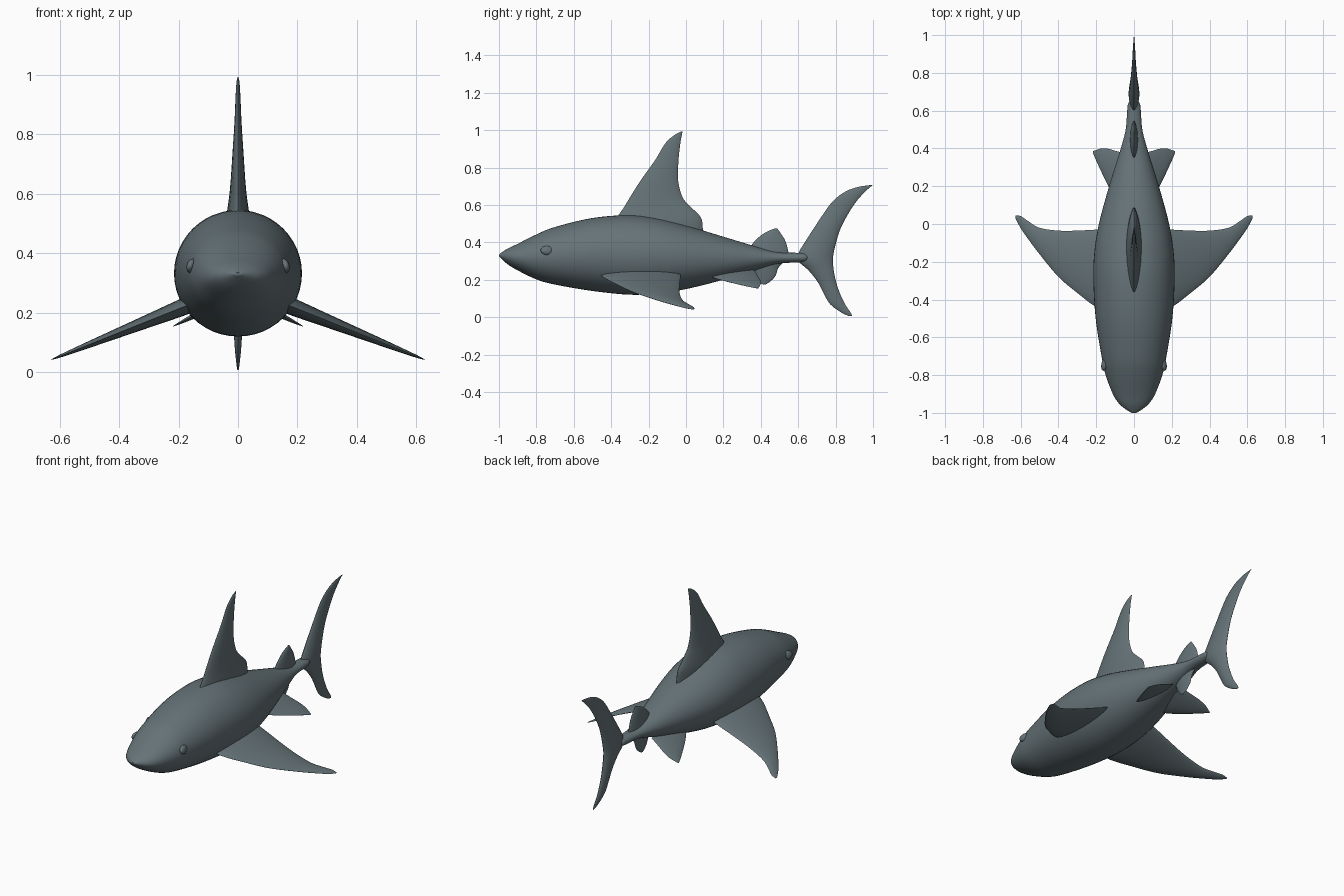
import bpy
import bmesh
from math import sin, cos, pi, radians
from mathutils import Vector

default = bpy.data.objects.get("Cube")
if default:
    bpy.data.objects.remove(default, do_unlink=True)

# Single skin colour
skin = bpy.data.materials.new("slate_grey_skin")
skin.use_nodes = True
colour = (0.13, 0.17, 0.185, 1)
skin.diffuse_color = colour
skin.node_tree.nodes["Principled BSDF"].inputs["Base Color"].default_value = colour


def smooth_rows(rows, steps):
    """Fill in rows between the given stations with a Catmull-Rom spline."""
    rows = [Vector(row) for row in rows]
    result = []
    last = len(rows) - 1
    for i in range(last):
        before, start, end, after = (
            rows[max(i - 1, 0)], rows[i], rows[i + 1], rows[min(i + 2, last)])
        for step in range(steps):
            t = step / steps
            bend_in = (end - before) / 2
            bend_out = (after - start) / 2
            result.append(
                start * (2 * t**3 - 3 * t**2 + 1) + bend_in * (t**3 - 2 * t**2 + t)
                + end * (3 * t**2 - 2 * t**3) + bend_out * (t**3 - t**2))
    result.append(rows[last])
    return result


def finish(obj, mirrored=False):
    """Apply the skin, smooth shading and optional left/right mirroring."""
    obj.data.materials.append(skin)
    bpy.ops.object.select_all(action="DESELECT")
    obj.select_set(True)
    bpy.context.view_layer.objects.active = obj
    bpy.ops.object.shade_smooth_by_angle(angle=radians(50))
    if mirrored:
        mirror = obj.modifiers.new("both_sides", "MIRROR")
        mirror.use_mirror_merge = False


def loft(name, rings, mirrored=False):
    """Skin a list of closed rings and cap both ends."""
    bm = bmesh.new()
    loops = [[bm.verts.new(point) for point in ring] for ring in rings]
    for lower, upper in zip(loops, loops[1:]):
        for i in range(len(lower)):
            bm.faces.new((lower[i - 1], lower[i], upper[i], upper[i - 1]))
    bm.faces.new(loops[0])
    bm.faces.new(loops[-1])
    bmesh.ops.recalc_face_normals(bm, faces=bm.faces)
    mesh = bpy.data.meshes.new(name)
    bm.to_mesh(mesh)
    bm.free()
    obj = bpy.data.objects.new(name, mesh)
    bpy.context.collection.objects.link(obj)
    finish(obj, mirrored)


def fin(name, sections, place, mirrored=False, sides=24):
    """Loft lens-shaped sections: span, leading edge, trailing edge, half thickness."""
    rings = []
    for span, lead, trail, thick in smooth_rows(sections, 5):
        ring = []
        for i in range(sides):
            angle = 2 * pi * i / sides
            chord = lead + (trail - lead) * (1 - cos(angle)) / 2
            bulge = thick * sin(angle) * abs(sin(angle)) ** 0.4
            ring.append(place(span, chord, bulge))
        rings.append(ring)
    loft(name, rings, mirrored)


def upright(span, chord, bulge):
    return (bulge, chord, span)


def sloping(height, slope):
    return lambda span, chord, bulge: (span, chord, height - slope * span + bulge)


# Body: y, top, bottom, half width
body_stations = [
    (-1, .335, .325, .012), (-.98, .35, .305, .045), (-.95, .368, .28, .08),
    (-.9, .392, .25, .112), (-.8, .442, .202, .15), (-.7, .482, .174, .172),
    (-.5, .53, .14, .203), (-.3, .545, .12, .215), (-.15, .528, .127, .21),
    (0, .49, .15, .186), (.2, .43, .2, .132), (.4, .37, .26, .07),
    (.5, .347, .287, .044), (.6, .344, .292, .036), (.64, .34, .297, .03),
    (.66, .325, .31, .012),
]
sides = 48
body_rings = []
for y, top, bottom, width in smooth_rows(body_stations, 5):
    middle, half = (top + bottom) / 2, (top - bottom) / 2
    body_rings.append([
        (width * cos(2 * pi * i / sides), y, middle + half * sin(2 * pi * i / sides))
        for i in range(sides)])
loft("body", body_rings)

# Fins along the centre line
fin("dorsal_fin", [
    (.44, -.42, .09, .045), (.5, -.39, .088, .042), (.54, -.365, .075, .037),
    (.59, -.33, .025, .03), (.64, -.3, -.018, .025), (.73, -.243, -.042, .019),
    (.84, -.165, -.04, .012), (.93, -.11, -.03, .008), (.975, -.06, -.022, .005),
    (.993, -.024, -.018, .001)], upright)
fin("second_dorsal_fin", [
    (.32, .32, .55, .022), (.36, .335, .545, .02), (.41, .37, .53, .015),
    (.45, .42, .505, .009), (.475, .475, .487, .002)], upright)
fin("anal_fin", [
    (.3, .33, .53, .02), (.265, .35, .495, .017), (.22, .37, .478, .011),
    (.19, .39, .45, .006), (.175, .41, .425, .002)], upright)
fin("tail_fin", [
    (.006, .87, .888, .002), (.025, .83, .88, .005), (.07, .77, .85, .01),
    (.13, .735, .822, .014), (.19, .703, .802, .018), (.25, .655, .79, .023),
    (.3, .6, .785, .028), (.34, .6, .789, .028), (.4, .635, .803, .024),
    (.47, .68, .825, .019), (.55, .733, .866, .014), (.62, .785, .912, .01),
    (.67, .85, .957, .007), (.695, .915, .985, .004),
    (.706, .985, .998, .001)], upright)

# Paired side fins
fin("pectoral_fins", [
    (.1, -.48, -.03, .034), (.2, -.44, -.03, .03), (.3, -.365, -.035, .024),
    (.4, -.28, -.035, .018), (.5, -.16, -.02, .012), (.56, -.08, .015, .008),
    (.6, -.022, .042, .005), (.628, .03, .044, .001)], sloping(.293, .4), True)
fin("pelvic_fins", [
    (.03, .08, .37, .016), (.09, .13, .385, .014), (.13, .19, .397, .011),
    (.17, .27, .4, .008), (.2, .335, .392, .004),
    (.218, .378, .386, .001)], sloping(.263, .5), True)

# Eyes: flattened balls half sunk in the head
for side, sign in (("left", 1), ("right", -1)):
    bpy.ops.mesh.primitive_uv_sphere_add(
        segments=20, ring_count=12, radius=1,
        location=(sign * .156, -.742, .357), rotation=(0, sign * -.25, sign * .2))
    eye = bpy.context.object
    eye.name = side + "_eye"
    eye.scale = (.016, .036, .025)
    finish(eye)
